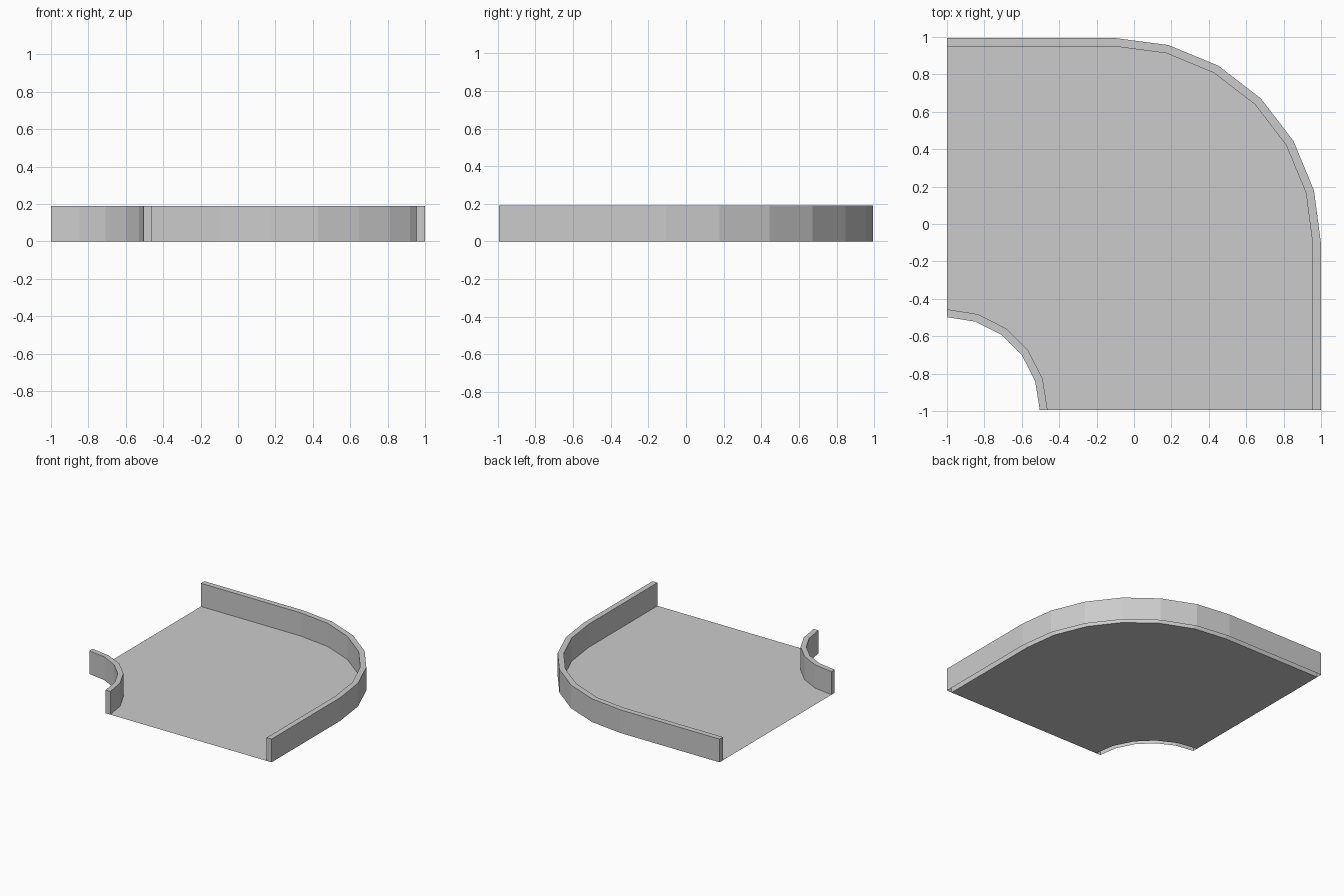
import bpy, bmesh
from math import cos, sin, radians

if "Cube" in bpy.data.objects:
    bpy.data.objects.remove(bpy.data.objects["Cube"])

H = 0.19   # wall height
E = 0.994  # half depth in y


def arc(cx, cy, r, steps):
    """Quarter circle from +y round to +x."""
    angles = [radians(90 - 90 * i / steps) for i in range(steps + 1)]
    return [(cx + r * cos(a), cy + r * sin(a)) for a in angles]


def finish(name, bm):
    mesh = bpy.data.meshes.new(name)
    bm.to_mesh(mesh)
    bm.free()
    obj = bpy.data.objects.new(name, mesh)
    bpy.context.collection.objects.link(obj)


def wall(name, far, near):
    """Hollow-bottomed wall; far is the +x/+y side path, near the -x/-y side."""
    bm = bmesh.new()
    # section rings: far bottom, far top, near top, near bottom
    rings = [[bm.verts.new((x, y, z)) for (x, y), z in
              ((f, 0), (f, H), (n, H), (n, 0))] for f, n in zip(far, near)]
    for a, b in zip(rings, rings[1:]):
        for k in range(3):
            bm.faces.new((a[k], a[k + 1], b[k + 1], b[k]))
    bm.faces.new(rings[0][::-1])
    bm.faces.new(rings[-1])
    bm.normal_update()
    top = next(f for f in bm.faces if abs(f.normal.z) > 0.9)
    if top.normal.z < 0:
        bmesh.ops.reverse_faces(bm, faces=bm.faces[:])
    finish(name, bm)


def outer_path(t):
    """Straight, quarter bend, straight; inset by t."""
    return [(-1, E - t)] + arc(-0.1, E - 1.1, 1.1 - t, 6) + [(1 - t, -E)]


# Outer bend wall and small inner bend wall
wall("outer_wall", outer_path(0), outer_path(0.045))
wall("inner_wall", arc(-1, -E, 0.538, 5), arc(-1, -E, 0.496, 5))

# Thin floor between the walls
bm = bmesh.new()
outline = arc(-1, -E, 0.538, 5) + outer_path(0.045)[::-1]
floor = bm.faces.new([bm.verts.new((x, y, 0)) for x, y in outline])
floor.normal_update()
if floor.normal.z < 0:
    floor.normal_flip()
finish("floor", bm)
